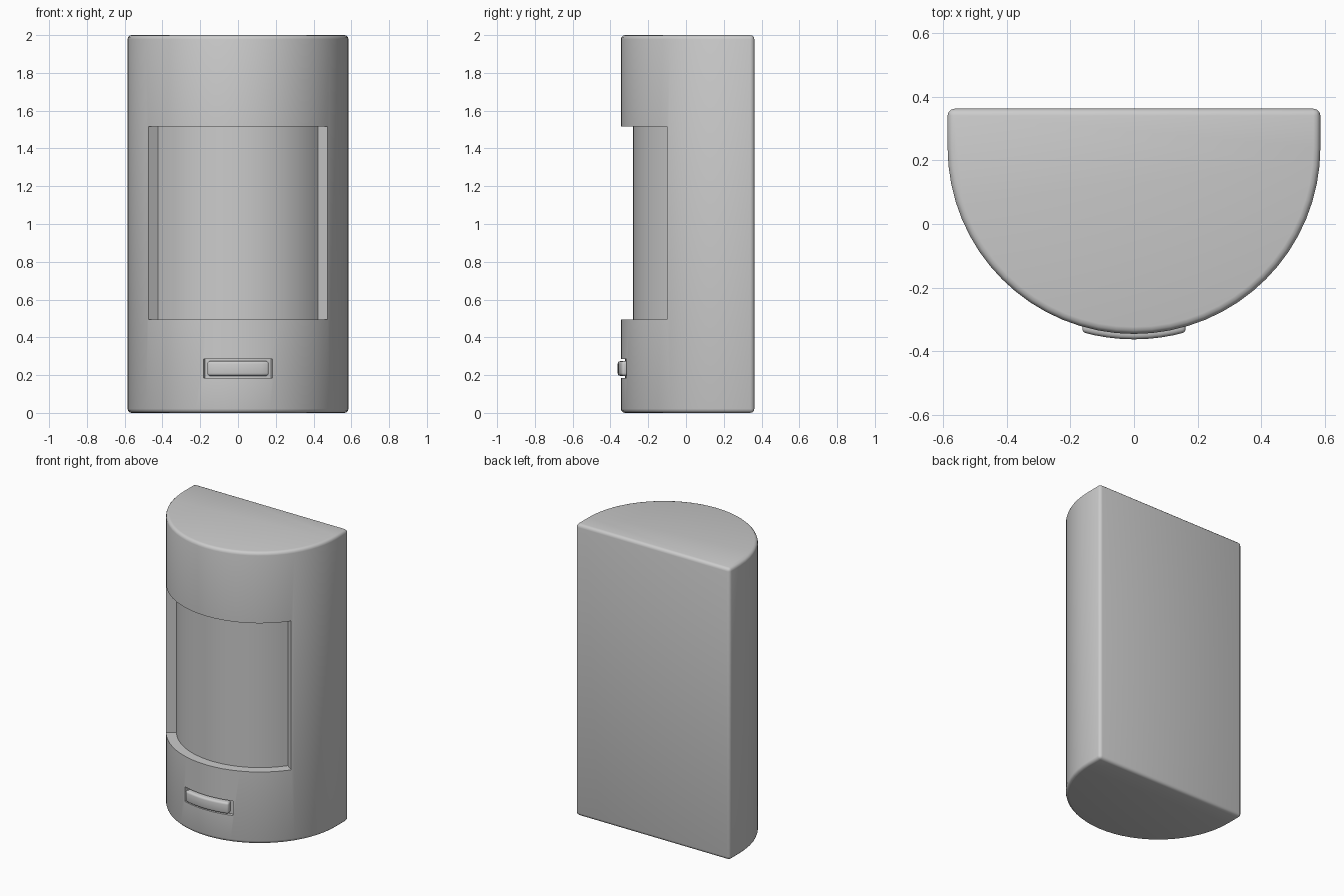
import bpy, bmesh
from math import sin, cos, radians

if "Cube" in bpy.data.objects:
    bpy.data.objects.remove(bpy.data.objects["Cube"])

CY = 0.24          # centre of the rounded front, in y
R = 0.585          # radius of the rounded front


def arc(r, half, n):
    """Points on the front arc, from left to right."""
    out = []
    for i in range(n + 1):
        a = radians(-half + 2 * half * i / n)
        out.append((r * sin(a), CY - r * cos(a)))
    return out


def prism(name, outline, z0, z1):
    bm = bmesh.new()
    face = bm.faces.new([bm.verts.new((x, y, z0)) for x, y in outline])
    new = bmesh.ops.extrude_face_region(bm, geom=[face])["geom"]
    verts = [v for v in new if isinstance(v, bmesh.types.BMVert)]
    bmesh.ops.translate(bm, verts=verts, vec=(0, 0, z1 - z0))
    bmesh.ops.recalc_face_normals(bm, faces=bm.faces)
    mesh = bpy.data.meshes.new(name)
    bm.to_mesh(mesh)
    bm.free()
    ob = bpy.data.objects.new(name, mesh)
    bpy.context.collection.objects.link(ob)
    return ob


def sector(name, r0, r1, half, n, z0, z1):
    return prism(name, arc(r0, half, n) + arc(r1, half, n)[::-1], z0, z1)


def activate(ob):
    bpy.ops.object.select_all(action='DESELECT')
    ob.select_set(True)
    bpy.context.view_layer.objects.active = ob


def bevel(ob, width):
    m = ob.modifiers.new("bevel", 'BEVEL')
    m.width, m.segments = width, 3
    m.limit_method, m.angle_limit = 'ANGLE', radians(40)
    activate(ob)
    bpy.ops.object.modifier_apply(modifier=m.name)


def cut(ob, cutter):
    cutter.hide_render = True
    m = ob.modifiers.new("cut", 'BOOLEAN')
    m.operation, m.solver, m.object = 'DIFFERENCE', 'EXACT', cutter
    activate(ob)
    bpy.ops.object.modifier_apply(modifier=m.name)
    bpy.data.objects.remove(cutter)


# Housing: half-round front with a flat back
housing = prism("housing", arc(R, 90, 32) + [(R, 0.362), (-R, 0.362)], 0, 2)
bevel(housing, 0.022)

# Recessed curved sensor window
cut(housing, sector("window_cutter", 0.52, 0.75, 54.3, 24, 0.495, 1.515))

# Slot for the indicator
cut(housing, sector("slot_cutter", 0.562, 0.7, 18.1, 8, 0.185, 0.285))

# Indicator light sitting proud in the slot
indicator = sector("indicator_light", 0.545, 0.602, 16.0, 8, 0.196, 0.274)
bevel(indicator, 0.014)

for ob in (housing, indicator):
    activate(ob)
    bpy.ops.object.shade_smooth_by_angle(angle=radians(35))
